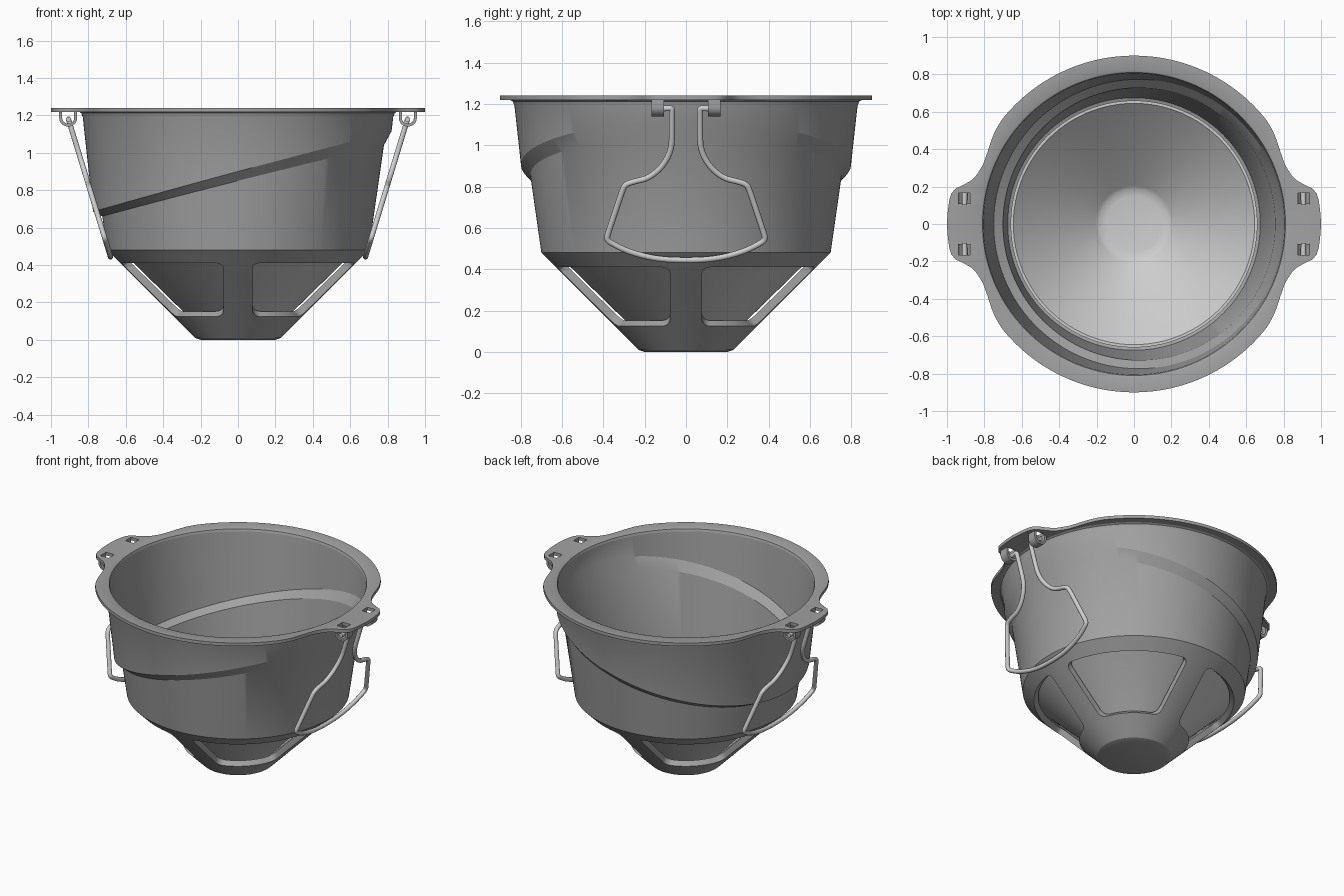
import bpy, bmesh
from math import sin, cos, asin, sqrt, pi, radians, degrees

if "Cube" in bpy.data.objects:
    bpy.data.objects.remove(bpy.data.objects["Cube"], do_unlink=True)


def material(name, v):
    m = bpy.data.materials.new(name)
    m.use_nodes = True
    m.diffuse_color = (v, v, v, 1)
    m.node_tree.nodes["Principled BSDF"].inputs["Base Color"].default_value = (v, v, v, 1)
    return m


GREY = material("medium grey", 0.36)
LIGHT = material("light grey", 0.62)
SEGMENTS = 192


def activate(ob):
    bpy.ops.object.select_all(action="DESELECT")
    ob.select_set(True)
    bpy.context.view_layer.objects.active = ob


def smooth(ob, angle=30):
    activate(ob)
    bpy.ops.object.shade_smooth_by_angle(angle=radians(angle))


def loft(bm, rings, closed=False):
    """Skin a list of closed rings; open lofts get quad strip caps."""
    rows = [[bm.verts.new(p) for p in ring] for ring in rings]
    n = len(rows[0])
    pairs = list(zip(rows, rows[1:]))
    if closed:
        pairs.append((rows[-1], rows[0]))
    for a, b in pairs:
        for k in range(n):
            j = (k + 1) % n
            on_axis = all(abs(v.co.x) + abs(v.co.y) < 1e-6 for v in (a[k], a[j]))
            if not on_axis:
                bm.faces.new((a[k], a[j], b[j], b[k]))
    if not closed:
        for r in (rows[0], rows[-1]):
            for k in range(n // 2 - 1):
                bm.faces.new((r[k], r[k + 1], r[n - 2 - k], r[n - 1 - k]))


def finish(bm, name, mat):
    bmesh.ops.remove_doubles(bm, verts=bm.verts, dist=1e-5)
    bmesh.ops.recalc_face_normals(bm, faces=bm.faces)
    me = bpy.data.meshes.new(name)
    bm.to_mesh(me)
    bm.free()
    me.materials.append(mat)
    ob = bpy.data.objects.new(name, me)
    bpy.context.collection.objects.link(ob)
    return ob


def revolve(name, profile, mat):
    """Revolve a closed profile that may change with the angle."""
    bm = bmesh.new()
    angles = [2 * pi * i / SEGMENTS for i in range(SEGMENTS)]
    loft(bm, [[(r * cos(t), r * sin(t), z) for r, z in profile(t)] for t in angles], True)
    return finish(bm, name, mat)


def cut(ob, cutter):
    cutter.hide_render = True
    mod = ob.modifiers.new("cut", "BOOLEAN")
    mod.operation, mod.solver, mod.object = "DIFFERENCE", "EXACT", cutter
    activate(ob)
    bpy.ops.object.modifier_apply(modifier=mod.name)
    bpy.data.objects.remove(cutter, do_unlink=True)


# Bucket shell with a slanted step and a conical cage below
def upper(z):
    return 0.83 - 0.107 * (1.2 - z)


def lower(z):
    return 0.75 - 0.143 * (0.83 - z)


def shell_profile(t):
    top, bot = 0.90 + 0.215 * cos(t), 0.85 + 0.19 * cos(t)
    wall = 0.025
    outside = [(0.852, 1.22), (0.838, 1.212), (0.83, 1.19), (upper(top), top),
               (lower(bot), bot), (0.70, 0.48), (0.25, 0.03), (0.23, 0.01), (0.2, 0), (0, 0)]
    inside = [(0, 0.035), (0.2, 0.035), (0.645, 0.48), (0.675, 0.49),
              (lower(bot) - wall, bot), (upper(top) - wall, top), (0.805, 1.22)]
    return outside + inside


shell = revolve("bucket_shell", shell_profile, GREY)

# Four rounded windows through the cage
LO, HI, RADIUS, ROWS, COLS = 0.125, 0.41, 0.04, 20, 24
bm = bmesh.new()
for quarter in range(4):
    rings = []
    for c in range(COLS + 1):
        layers = []
        for depth in (-0.05, 0.03):
            line = []
            for i in range(ROWS + 1):
                z = LO + (HI - LO) * (0.5 - 0.5 * cos(pi * i / ROWS))
                gap = max(RADIUS - 1.414 * min(z - LO, HI - z), 0)
                margin = 0.078 + RADIUS - sqrt(RADIUS ** 2 - gap ** 2)
                r = z + 0.22 + depth
                a = asin(margin / r)
                t = a + (pi / 2 - 2 * a) * c / COLS + quarter * pi / 2
                line.append((r * cos(t), r * sin(t), z - depth))
            layers.append(line)
        rings.append(layers[0] + layers[1][::-1])
    loft(bm, rings)
cut(shell, finish(bm, "window_cutter", GREY))
smooth(shell, 25)

# Cone liner seen inside and through the windows
liner = revolve("cone_liner", lambda t: [
    (0, 0.045), (0.17, 0.045), (0.2, 0.06), (0.645, 0.495), (0.66, 0.5), (0.66, 0.512),
    (0.645, 0.512), (0.205, 0.085), (0.185, 0.072), (0.15, 0.065), (0, 0.065)], LIGHT)
smooth(liner)

# Rim flange with a tab on each side
TAB = [(0, 1.0), (8.5, 0.995), (10.5, 0.985), (12, 0.96), (14, 0.91), (17, 0.882),
       (21.5, 0.866), (26, 0.872), (33, 0.892), (38, 0.9), (90, 0.9)]


def rim_radius(t):
    a = degrees(asin(min(1, abs(sin(t)))))
    for (a0, r0), (a1, r1) in zip(TAB, TAB[1:]):
        if a <= a1:
            return r0 + (r1 - r0) * (a - a0) / (a1 - a0)
    return 0.9


rim = revolve("rim_flange", lambda t: [
    (rim_radius(t), 1.218), (rim_radius(t), 1.24), (0.822, 1.24),
    (0.81, 1.235), (0.805, 1.22), (0.815, 1.218)], GREY)

# Square slots in the tabs
bm = bmesh.new()
for sx in (-1, 1):
    for sy in (-1, 1):
        x, y, h = sx * 0.908, sy * 0.136, 0.031
        loft(bm, [[(x - h, y - h, z), (x + h, y - h, z), (x + h, y + h, z), (x - h, y + h, z)]
                  for z in (1.19, 1.27)])
cut(rim, finish(bm, "slot_cutter", GREY))
smooth(rim)

# U-shaped straps under the slots and the wire bails they hold
HALF = [(0.165, 1.178), (0.09, 1.178), (0.068, 1.18), (0.068, 1.15), (0.068, 1.06),
        (0.07, 0.98), (0.11, 0.90), (0.18, 0.84), (0.25, 0.825), (0.295, 0.81),
        (0.31, 0.775), (0.335, 0.70), (0.375, 0.58), (0.385, 0.545), (0.36, 0.525),
        (0.28, 0.485), (0.15, 0.45)]
for sx, side in ((1, "left"), (-1, "right")):
    for sy, end in ((-1, "front"), (1, "back")):
        bm = bmesh.new()
        path = [(1, 1.222)] + [(cos(a), 1.185 - 0.045 * sin(a))
                               for a in (pi * i / 16 for i in range(17))] + [(-1, 1.222)]
        rings = []
        for u, z in path:
            zi = z if z > 1.2 else 1.185 + (z - 1.185) * 0.65
            xo, xi = sx * 0.908 + 0.048 * u, sx * 0.908 + 0.032 * u
            y0, y1 = sy * 0.106, sy * 0.166
            rings.append([(xo, y0, z), (xo, y1, z), (xi, y1, zi), (xi, y0, zi)])
        loft(bm, rings)
        smooth(finish(bm, f"{side}_{end}_strap", GREY))

    points = HALF + [(0, 0.442)] + [(-y, z) for y, z in HALF[::-1]]
    curve = bpy.data.curves.new(f"{side}_bail", "CURVE")
    curve.dimensions = "3D"
    curve.bevel_depth, curve.bevel_resolution = 0.0145, 3
    curve.use_fill_caps = True
    spline = curve.splines.new("NURBS")
    spline.points.add(len(points) - 1)
    for p, (y, z) in zip(spline.points, points):
        p.co = (sx * (0.68 + 0.305 * (z - 0.437)), y, z, 1)
    spline.order_u, spline.use_endpoint_u, spline.resolution_u = 3, True, 6
    curve.materials.append(LIGHT)
    bail = bpy.data.objects.new(f"{side}_bail", curve)
    bpy.context.collection.objects.link(bail)
    activate(bail)
    bpy.ops.object.convert(target="MESH")
    smooth(bpy.context.view_layer.objects.active, 40)
